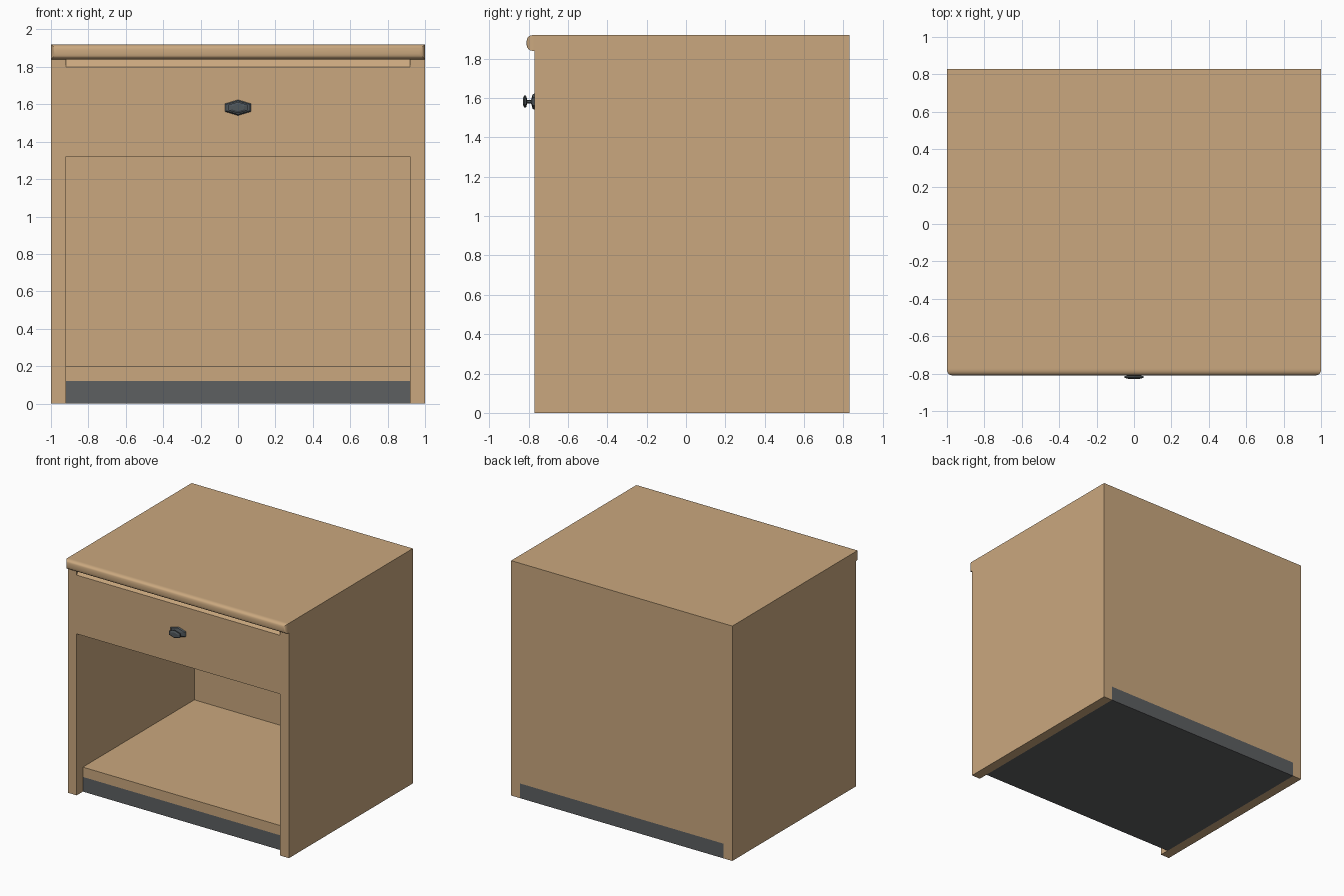
import bpy
import bmesh
import math

cube = bpy.data.objects.get("Cube")
if cube:
    bpy.data.objects.remove(cube, do_unlink=True)


def material(name, colour):
    mat = bpy.data.materials.new(name)
    mat.use_nodes = True
    mat.diffuse_color = (*colour, 1)
    mat.node_tree.nodes["Principled BSDF"].inputs["Base Color"].default_value = (*colour, 1)
    return mat


wood = material("light wood", (0.59, 0.39, 0.21))
black = material("dark plinth grey", (0.11, 0.115, 0.12))
metal = material("dark metal", (0.08, 0.095, 0.105))


def make_object(name, bm, mat):
    bmesh.ops.recalc_face_normals(bm, faces=bm.faces)
    mesh = bpy.data.meshes.new(name)
    bm.to_mesh(mesh)
    bm.free()
    mesh.materials.append(mat)
    obj = bpy.data.objects.new(name, mesh)
    bpy.context.collection.objects.link(obj)
    return obj


def prism(name, half_width, profile, mat):
    """Extrude a (y, z) outline symmetrically along x."""
    bm = bmesh.new()
    face = bm.faces.new([bm.verts.new((-half_width, y, z)) for y, z in profile])
    new = bmesh.ops.extrude_face_region(bm, geom=[face])["geom"]
    verts = [v for v in new if isinstance(v, bmesh.types.BMVert)]
    bmesh.ops.translate(bm, verts=verts, vec=(2 * half_width, 0, 0))
    return make_object(name, bm, mat)


def box(name, half_width, y0, y1, z0, z1, mat):
    return prism(name, half_width, [(y0, z0), (y1, z0), (y1, z1), (y0, z1)], mat)


def activate(obj):
    bpy.ops.object.select_all(action="DESELECT")
    obj.select_set(True)
    bpy.context.view_layer.objects.active = obj


def cut(obj, cutter):
    cutter.hide_render = True
    mod = obj.modifiers.new("cut", "BOOLEAN")
    mod.operation = "DIFFERENCE"
    mod.solver = "EXACT"
    mod.object = cutter
    activate(obj)
    bpy.ops.object.modifier_apply(modifier=mod.name)
    bpy.data.objects.remove(cutter, do_unlink=True)


FRONT, BACK, TOP = -0.77, 0.83, 1.92
INNER, SHELF_FRONT, PLINTH = 0.92, -0.69, 0.12

# Cabinet body with open compartment, recessed shelf edge and plinth space
cabinet = box("cabinet", 1, FRONT, BACK, 0, TOP, wood)
cut(cabinet, box("compartment_cutter", INNER, -1, 0.75, 0.2, 1.32, wood))
cut(cabinet, box("shelf_recess_cutter", INNER, -1, SHELF_FRONT, -0.1, 0.5, wood))
cut(cabinet, box("plinth_cutter", INNER, -1, 1, -0.1, PLINTH, wood))

# Finger groove along the top of the drawer front
cut(cabinet, prism("groove_cutter", INNER, [(-0.8, 1.76), (-0.74, 1.84), (-0.8, 1.84)], wood))

# Dark plinth between the side panels
box("plinth", INNER, SHELF_FRONT, BACK, 0, PLINTH, black)

# Rounded lip along the front of the top
lip = box("top_lip", 1, -0.81, FRONT, 1.84, TOP, wood)
bm = bmesh.new()
bm.from_mesh(lip.data)
front_edges = [e for e in bm.edges if all(v.co.y < -0.8 for v in e.verts)]
bmesh.ops.bevel(bm, geom=front_edges, offset=0.03, segments=4, profile=0.5, affect="EDGES")
bm.to_mesh(lip.data)
bm.free()
activate(lip)
bpy.ops.object.shade_smooth_by_angle(angle=math.radians(40))

# Six-sided drawer knob: flange, thin stem and flared head
bm = bmesh.new()
rings = []
for y, r in [(-0.77, 1), (-0.78, 0.85), (-0.787, 0.22), (-0.807, 0.22),
             (-0.813, 0.72), (-0.822, 0.72), (-0.828, 0.45)]:
    angles = [math.radians(30 + 60 * i) for i in range(6)]
    rings.append([bm.verts.new((0.08 * r * math.cos(a), y, 1.582 + 0.042 * r * math.sin(a)))
                  for a in angles])
for a, b in zip(rings, rings[1:]):
    for i in range(6):
        j = (i + 1) % 6
        bm.faces.new((a[i], a[j], b[j], b[i]))
bm.faces.new(rings[0])
bm.faces.new(rings[-1])
make_object("drawer_knob", bm, metal)
